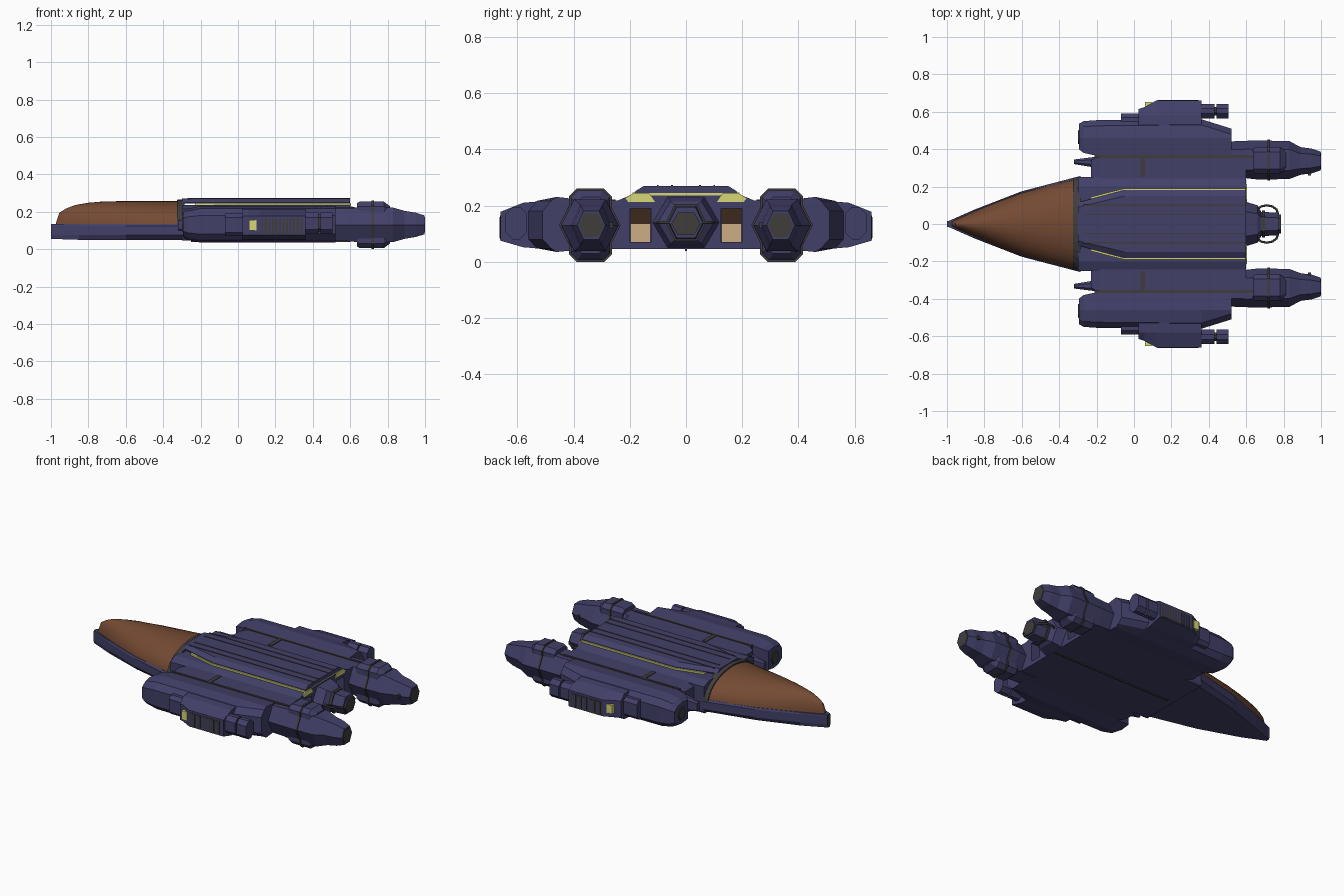
import bpy, bmesh, math

if "Cube" in bpy.data.objects:
    bpy.data.objects.remove(bpy.data.objects["Cube"])


def material(name, rgb):
    m = bpy.data.materials.new(name)
    m.diffuse_color = (*rgb, 1)
    m.use_nodes = True
    m.node_tree.nodes["Principled BSDF"].inputs["Base Color"].default_value = m.diffuse_color
    return m


NAVY = material("navy hull", (0.054, 0.051, 0.140))
BROWN = material("brown canopy", (0.175, 0.068, 0.033))
YELLOW = material("yellow glow", (0.68, 0.68, 0.19))
GREY = material("dark grey trim", (0.050, 0.046, 0.046))
TAN = material("tan bay", (0.62, 0.42, 0.24))
DARK = material("dark brown bay", (0.045, 0.022, 0.012))


def loft(name, rings, mat, mirror=False):
    """Skin a list of (x, [(y, z), ...]) rings and cap both ends."""
    bm = bmesh.new()
    loops = [[bm.verts.new((x, y, z)) for y, z in pts] for x, pts in rings]
    n = len(loops[0])
    for a, b in zip(loops, loops[1:]):
        for i in range(n):
            bm.faces.new((a[i], a[(i + 1) % n], b[(i + 1) % n], b[i]))
    bm.faces.new(loops[0])
    bm.faces.new(loops[-1])
    bmesh.ops.recalc_face_normals(bm, faces=bm.faces)
    me = bpy.data.meshes.new(name)
    bm.to_mesh(me)
    bm.free()
    me.materials.append(mat)
    ob = bpy.data.objects.new(name, me)
    bpy.context.collection.objects.link(ob)
    if mirror:
        md = ob.modifiers.new("Mirror", 'MIRROR')
        md.use_axis = (False, True, False)
        md.use_mirror_merge = False
    return ob


def sym(half):
    """Close a half profile (bottom to top) across the centre line."""
    return half + [(-y, z) for y, z in reversed(half)]


def rect(y0, y1, z0, z1, c=0.0):
    if not c:
        return [(y0, z0), (y1, z0), (y1, z1), (y0, z1)]
    return [(y0 + c, z0), (y1 - c, z0), (y1, z0 + c), (y1, z1 - c),
            (y1 - c, z1), (y0 + c, z1), (y0, z1 - c), (y0, z0 + c)]


def box(name, x0, x1, y0, y1, z0, z1, mat, mirror=True, c=0.0):
    r = rect(y0, y1, z0, z1, c)
    return loft(name, [(x0, r), (x1, r)], mat, mirror)


def hexa(cy, cz, w, h):
    return [(cy + w, cz), (cy + w * .55, cz + h), (cy - w * .55, cz + h),
            (cy - w, cz), (cy - w * .55, cz - h), (cy + w * .55, cz - h)]


# Nose: flat navy keel with a rounded brown canopy
def nose_half(w, z0=0.05):
    return sym([(w * .88, z0), (w, .075), (w, .125), (w * .96, .135)])


loft("nose_keel", [(-1, nose_half(.012, .055)), (-.85, nose_half(.078)),
                   (-.6, nose_half(.175)), (-.29, nose_half(.256))], NAVY)
box("nose_tip", -1, -.935, -.015, .015, .065, .13, GREY, False)


def arch(w, top, base=.12, n=16):
    return [(w * math.cos(math.pi * i / n), base + (top - base) * math.sin(math.pi * i / n))
            for i in range(n + 1)]


canopy = loft("canopy", [(x, arch(w, t)) for x, w, t in (
    (-.972, .014, .145), (-.955, .022, .195), (-.92, .038, .217), (-.87, .06, .236),
    (-.8, .09, .248), (-.72, .122, .255), (-.6, .167, .257), (-.45, .208, .257),
    (-.29, .247, .257))], BROWN)
bpy.context.view_layer.objects.active = canopy
canopy.select_set(True)
bpy.ops.object.shade_smooth_by_angle(angle=math.radians(35))
canopy.select_set(False)
loft("canopy_collar", [(-.325, arch(.246, .264)), (-.285, arch(.256, .268))], GREY)

# Central hull with two rear bays cut in
hull_half = [(.24, .045), (.25, .06), (.25, .215), (.2, .236)]
hull = loft("main_hull", [(-.3, sym(hull_half)), (.6, sym(hull_half))], NAVY)
cutter = box("bay_cutter", .53, .7, .125, .2, .07, .19, DARK)
cutter.hide_render = True
md = hull.modifiers.new("Bays", 'BOOLEAN')
md.operation, md.solver, md.object = 'DIFFERENCE', 'EXACT', cutter
bpy.context.view_layer.objects.active = hull
bpy.ops.object.modifier_apply(modifier="Bays")
bpy.data.objects.remove(cutter)
box("bay_panel", .531, .538, .127, .198, .071, .135, TAN)
box("bay_roof_panel", .531, .538, .127, .198, .135, .189, DARK)
box("keel_line", -.25, .6, -.004, .004, .038, .046, GREY, False)

# Raised deck over a yellow light strip
def deck(t, b):
    return sym([(b, .244), (b, .25), (t, .27)])


def strip(w):
    return sym([(w, .225), (w, .246)])


loft("raised_deck", [(-.3, deck(.09, .115)), (-.05, deck(.15, .182)),
                     (.6, deck(.15, .182))], NAVY)
loft("light_strip", [(-.23, strip(.145)), (-.05, strip(.191)), (.597, strip(.191))], YELLOW)
rear = [(.11, .212), (.205, .212), (.215, .225), (.19, .243), (.13, .243)]
loft("rear_light", [(.598, rear), (.605, rear)], YELLOW, True)
for y in (.05, .1):
    box("deck_line", -.27, .598, y - .003, y + .003, .266, .273, GREY)

# Inner wings linking hull and side blocks
loft("inner_wing", [(-.23, rect(.24, .34, .06, .2)), (-.18, rect(.24, .37, .045, .218)),
                    (.6, rect(.24, .37, .045, .218))], NAVY, True)
box("wing_groove", -.21, .64, .354, .368, .2, .223, GREY)
box("wing_cross_groove", .035, .06, .25, .36, .21, .222, GREY)
loft("wing_probe", [(-.32, rect(.32, .345, .1, .16, .008)), (-.2, rect(.3, .36, .08, .18, .015))],
     NAVY, True)


# Side blocks with chamfered front and swept back corner
def block(y0, out, s=1.0):
    pts = [(y0, .045), (.46, .035), (out - .03, .048), (out, .08), (out, .18),
           (out - .03, .217), (.46, .231), (y0, .218)]
    return [(y, .13 + (z - .13) * s) for y, z in pts]


loft("side_block", [(-.295, block(.40, .535, .68)), (-.27, block(.38, .55, .85)),
                    (-.2, block(.365, .555)), (.36, block(.355, .56)),
                    (.52, block(.355, .51))], NAVY, True)
loft("block_intake", [(-.3, hexa(.465, .13, .035, .035)), (-.29, hexa(.465, .13, .04, .04))],
     GREY, True)
box("side_step", -.07, .03, .5, .59, .07, .19, NAVY, c=.02)


# Outer pods: yellow lamp, grille and twin tubes
def pod(out):
    return [(.5, .045), (.58, .052), (out, .075), (out, .178), (.58, .21), (.5, .217)]


loft("outer_pod", [(.025, pod(.615)), (.055, pod(.625)), (.12, pod(.66)), (.36, pod(.66))],
     NAVY, True)
box("pod_lamp", .06, .1, .6, .652, .1, .155, YELLOW)
box("grille_back", .125, .345, .655, .662, .08, .165, GREY)
for i in range(11):
    x = .135 + i * .019
    box("grille_slat", x, x + .008, .655, .664, .085, .16, NAVY)
box("pod_tube_core", .35, .5, .58, .625, .095, .185, GREY, c=.015)
for x0, x1 in ((.36, .43), (.44, .506)):
    box("pod_tube", x0, x1, .565, .642, .08, .195, NAVY, c=.025)

# Engine nacelles
loft("nacelle", [(x, hexa(cy, .13, w, h)) for x, cy, w, h in (
    (.48, .345, .095, .085), (.6, .345, .1, .088), (.66, .342, .104, .095),
    (.83, .342, .102, .092), (.89, .337, .074, .075), (.95, .337, .066, .065),
    (.998, .337, .05, .05))], NAVY, True)
loft("nacelle_nozzle", [(.99, hexa(.337, .13, .045, .042)), (1.0, hexa(.337, .13, .045, .042))],
     GREY, True)
loft("nacelle_housing", [(.635, rect(.275, .405, .015, .245, .02)),
                         (.65, rect(.27, .41, .006, .254, .025)),
                         (.78, rect(.27, .41, .006, .254, .025)),
                         (.812, rect(.29, .39, .03, .23, .02))], NAVY, True)
box("housing_band", .714, .726, .264, .416, 0, .26, GREY, c=.027)
loft("nacelle_band", [(.714, hexa(.342, .13, .109, .1)), (.726, hexa(.342, .13, .109, .1))],
     GREY, True)
box("nacelle_fin", .93, .945, .26, .3, .12, .14, GREY)

# Central rear engine with curved pipes
loft("centre_engine", [(x, hexa(0, .14, w, h)) for x, w, h in (
    (.58, .125, .095), (.62, .112, .085), (.66, .1, .075), (.68, .065, .06),
    (.775, .06, .055))], NAVY)
loft("centre_engine_band", [(.685, hexa(0, .14, .072, .066)), (.7, hexa(0, .14, .072, .066))], GREY)
loft("centre_nozzle", [(.77, hexa(0, .135, .052, .04)), (.785, hexa(0, .135, .052, .04))], GREY)
for s in (-1, 1):
    cu = bpy.data.curves.new("engine_pipe", 'CURVE')
    cu.dimensions, cu.bevel_depth, cu.bevel_resolution = '3D', .006, 1
    sp = cu.splines.new('POLY')
    sp.points.add(6)
    for i, p in enumerate(sp.points):
        a = math.pi * i / 6
        p.co = (.71 - .06 * math.cos(a), s * (.055 + .045 * math.sin(a)), .14, 1)
    cu.materials.append(GREY)
    bpy.context.collection.objects.link(bpy.data.objects.new("engine_pipe", cu))
